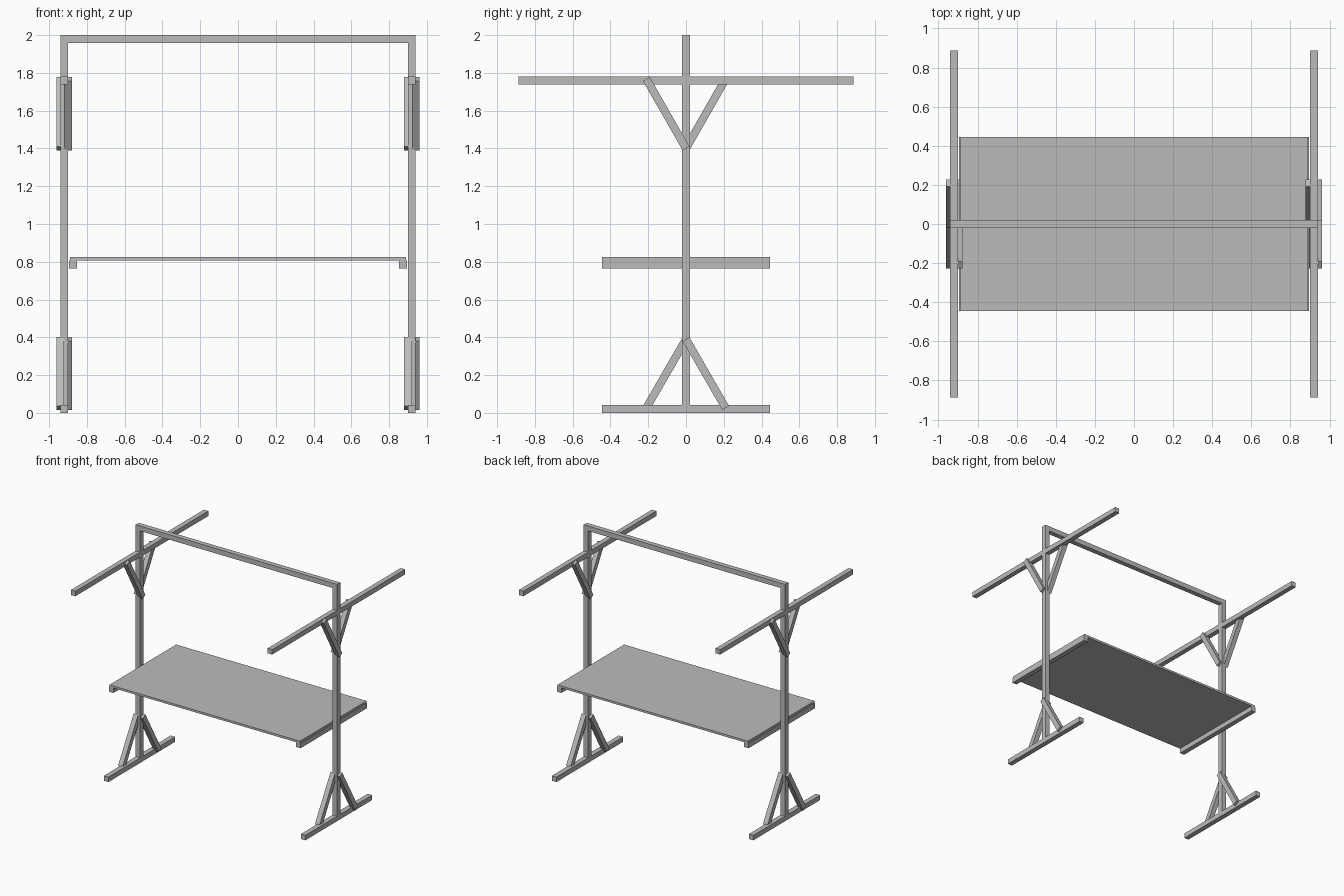
import bpy
import math

if "Cube" in bpy.data.objects:
    bpy.data.objects.remove(bpy.data.objects["Cube"], do_unlink=True)

# One plain grey for the whole frame
grey = bpy.data.materials.new("plain_grey")
grey.use_nodes = True
colour = (0.5, 0.5, 0.5, 1)
grey.diffuse_color = colour
grey.node_tree.nodes["Principled BSDF"].inputs["Base Color"].default_value = colour

T = 0.042          # timber thickness
POST_X = 0.92      # post centre line
ARM_TOP = 1.78     # top of the side arms


def box(name, centre, size, tilt=0):
    """Box with its size applied, tilted about x."""
    bpy.ops.mesh.primitive_cube_add(size=1, location=centre)
    ob = bpy.context.object
    ob.name = name
    ob.scale = size
    bpy.ops.object.transform_apply(location=False, rotation=False, scale=True)
    ob.rotation_euler.x = tilt
    ob.data.materials.append(grey)
    return ob


def brace(name, x, start, end):
    """Square timber between two (y, z) points."""
    dy, dz = end[0] - start[0], end[1] - start[1]
    centre = (x, (start[0] + end[0]) / 2, (start[1] + end[1]) / 2)
    box(name, centre, (T, T, math.hypot(dy, dz)), math.atan2(-dy, dz))


# Two identical side frames
for side, s in (("right", -1), ("left", 1)):
    x = s * POST_X
    box(side + "_post", (x, 0, 1), (T, T, 2))
    box(side + "_foot", (x, 0, T / 2), (T, 0.89, T))
    box(side + "_arm", (x, 0, ARM_TOP - T / 2), (T, 1.776, T))
    # Braces lap past each other on either side of the post centre
    for end, d in (("front", -1), ("back", 1)):
        brace(f"{side}_{end}_upper_brace", x - d * T / 2, (0, 1.4), (d * 0.21, 1.768))
        brace(f"{side}_{end}_lower_brace", x + d * T / 2, (d * 0.21, 0.026), (0, 0.39))
    # Rail under the table edge
    box(side + "_table_rail", (s * 0.874, 0, 0.786), (T, 0.89, T))

# Parts that span both frames
box("top_beam", (0, 0, 2 - T / 2), (2 * POST_X + T, T, T))
box("table_top", (0, 0, 0.815), (1.78, 0.89, 0.018))
